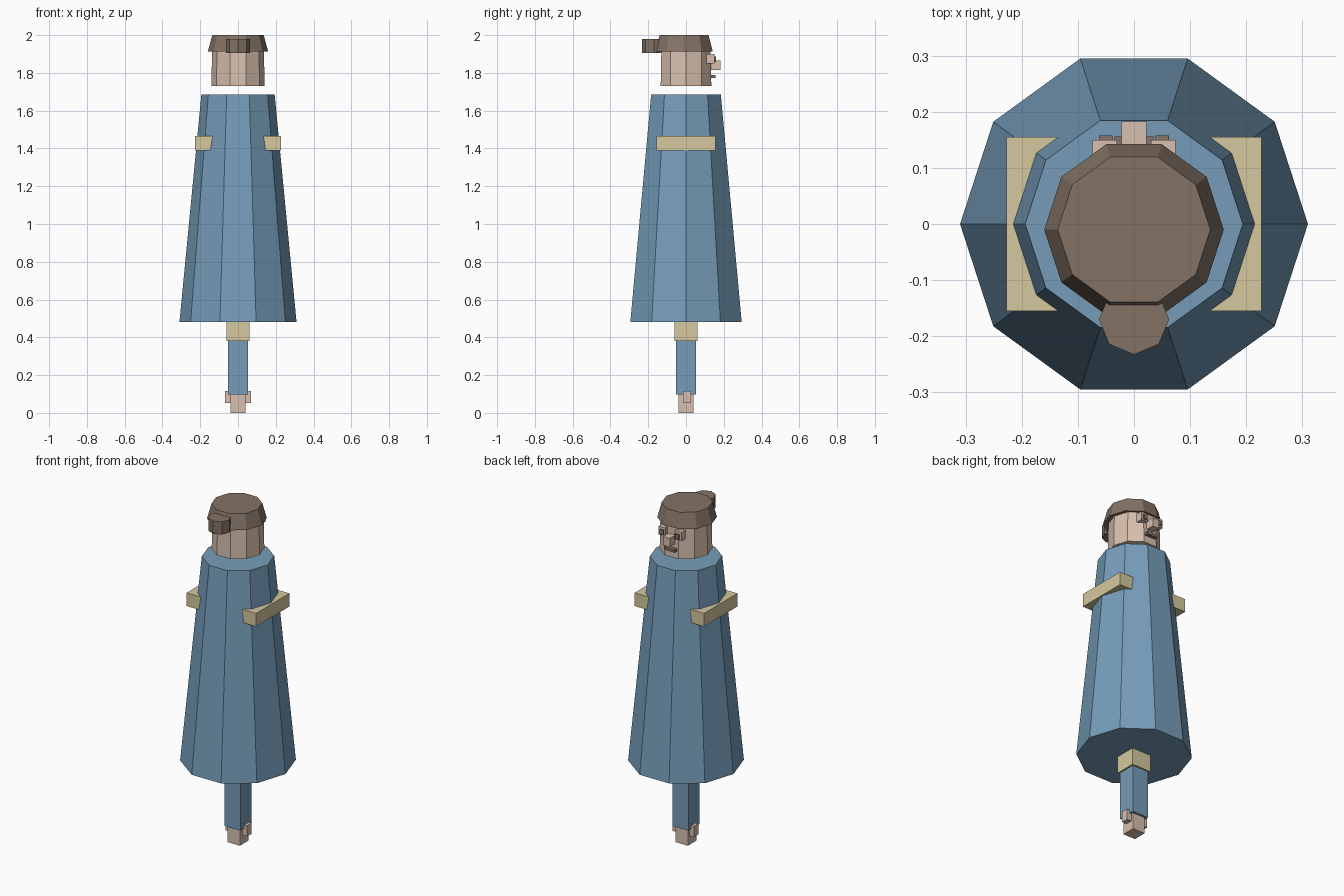
import bpy, bmesh, math
from mathutils import Matrix, Vector

cube = bpy.data.objects.get("Cube")
if cube:
    bpy.data.objects.remove(cube, do_unlink=True)


def material(name, rgb):
    mat = bpy.data.materials.new(name)
    mat.use_nodes = True
    mat.diffuse_color = (*rgb, 1)
    bsdf = next(n for n in mat.node_tree.nodes if n.type == 'BSDF_PRINCIPLED')
    bsdf.inputs["Base Color"].default_value = (*rgb, 1)
    bsdf.inputs["Roughness"].default_value = 0.9
    return mat


blue = material("robe_blue", (0.18, 0.335, 0.49))
skin = material("skin", (0.69, 0.53, 0.43))
brown = material("hair_brown", (0.23, 0.17, 0.13))
tan = material("trim_tan", (0.66, 0.58, 0.34))


def finish(name, bm, mat):
    bmesh.ops.recalc_face_normals(bm, faces=bm.faces)
    mesh = bpy.data.meshes.new(name)
    bm.to_mesh(mesh)
    bm.free()
    mesh.materials.append(mat)
    obj = bpy.data.objects.new(name, mesh)
    bpy.context.collection.objects.link(obj)
    return obj


def box(name, mat, x, y, z):
    """Box from (low, high) ranges along each axis."""
    bm = bmesh.new()
    size = [b - a for a, b in (x, y, z)]
    mid = [(a + b) / 2 for a, b in (x, y, z)]
    bmesh.ops.create_cube(bm, size=1, matrix=Matrix.Translation(mid) @ Matrix.Diagonal((*size, 1)))
    return finish(name, bm, mat)


def tapered(name, mat, sides, r_low, r_high, z_low, z_high, y=0):
    """Upright faceted cone section with a corner on +x."""
    bm = bmesh.new()
    rings = []
    for r, z in ((r_low, z_low), (r_high, z_high)):
        angles = [math.tau * i / sides for i in range(sides)]
        rings.append([bm.verts.new((r * math.cos(a), y + r * math.sin(a), z)) for a in angles])
        bm.faces.new(rings[-1])
    low, high = rings
    for i in range(sides):
        j = (i + 1) % sides
        bm.faces.new((low[i], low[j], high[j], high[i]))
    return finish(name, bm, mat)


def pair(name, mat, x, y, z):
    """Left box on +x and its mirror on -x."""
    box("left_" + name, mat, x, y, z)
    box("right_" + name, mat, (-x[1], -x[0]), y, z)


# Robe and the tan bands on its sides
tapered("robe", blue, 10, 0.31, 0.194, 0.48, 1.685)
pair("side_band", tan, (0.12, 0.227), (-0.155, 0.155), (1.388, 1.466))

# Sleeve, cuff and hand below the robe
box("sleeve", blue, (-0.052, 0.052), (-0.053, 0.053), (0.097, 0.48))
box("cuff", tan, (-0.062, 0.062), (-0.062, 0.062), (0.38, 0.48))
box("hand", skin, (-0.04, 0.04), (-0.04, 0.04), (0, 0.1))
pair("thumb", skin, (0.033, 0.07), (-0.016, 0.026), (0.053, 0.117))

# Head, hair and bun
tapered("head", skin, 10, 0.141, 0.137, 1.73, 1.93)
tapered("hair", brown, 10, 0.16, 0.136, 1.912, 2.0, y=-0.01)
tapered("hair_bun", brown, 8, 0.0625, 0.0625, 1.905, 1.98, y=-0.17)

# Face features
pair("eye", skin, (0.03, 0.074), (0.1, 0.15), (1.85, 1.9))
pair("pupil", brown, (0.038, 0.062), (0.148, 0.158), (1.858, 1.886))
box("nose", skin, (-0.022, 0.022), (0.125, 0.183), (1.814, 1.865))
box("mouth", brown, (-0.035, 0.035), (0.125, 0.156), (1.773, 1.79))
